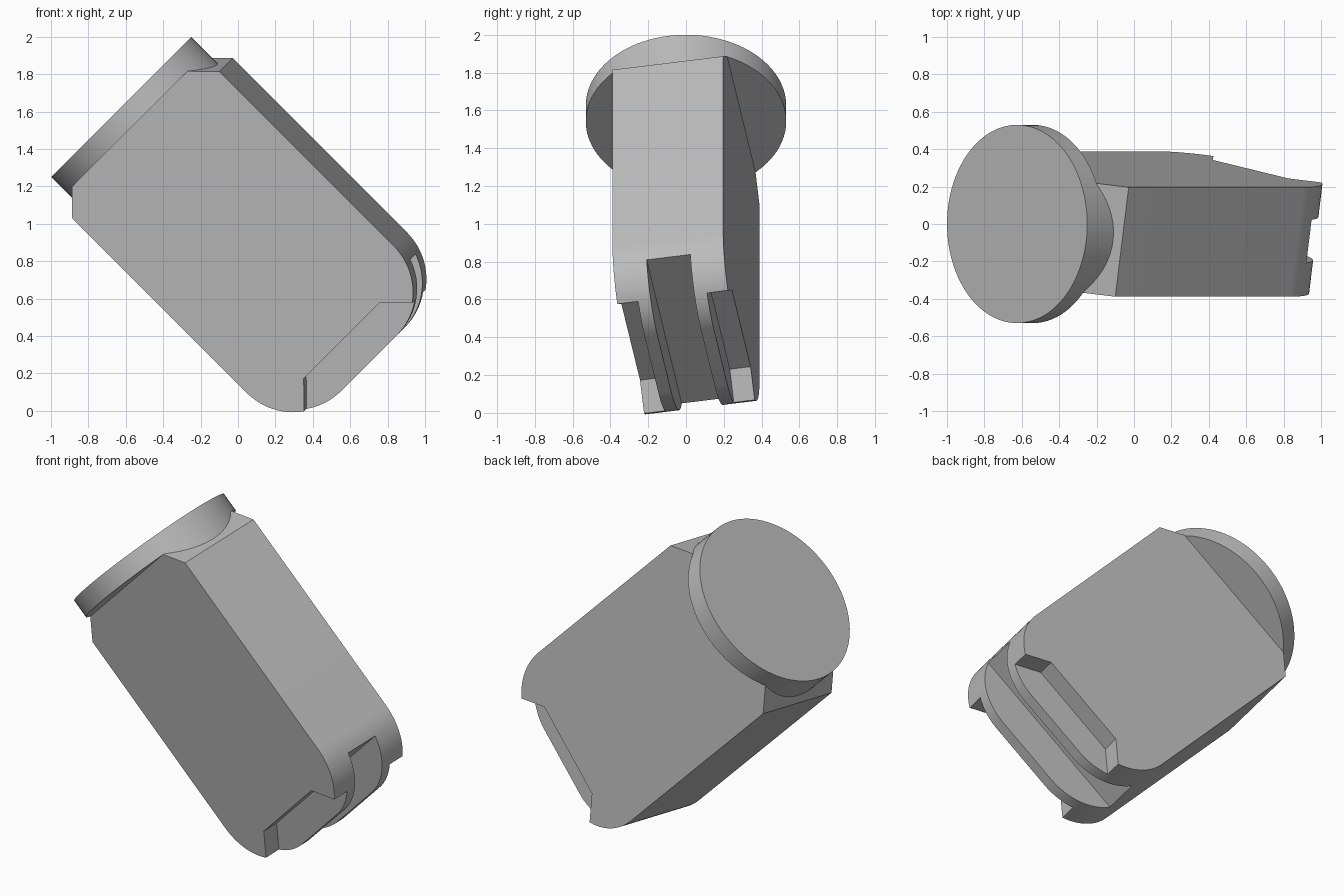
import bpy, bmesh
from math import sin, cos, pi, radians, sqrt
from mathutils import Matrix, Vector

if "Cube" in bpy.data.objects:
    bpy.data.objects.remove(bpy.data.objects["Cube"], do_unlink=True)

# Dimensions; depth z runs downwards from the round cap
HALF_W, HALF_D = 0.564, 0.297
CAP_R, CAP_T = 0.53, 0.117
CHAMFER, ROUND, END = 0.12, 0.35, 1.906
SLOT, PRONG = 0.117, 0.185

# Leaning frame: tipped 45 degrees and rolled 10 degrees about its length
s = sqrt(0.5)
up, side, axis = Vector((s, 0, s)), Vector((0, 1, 0)), Vector((-s, 0, s))
roll = radians(9.8)
lx = up * cos(roll) - side * sin(roll)
ly = up * sin(roll) + side * cos(roll)
FRAME = Matrix((lx, ly, axis)).transposed().to_4x4()
FRAME.translation = (-0.625, 0, 1.625)

gray = bpy.data.materials.new("plain gray")
gray.use_nodes = True
gray.diffuse_color = (0.5, 0.5, 0.5, 1)
gray.node_tree.nodes["Principled BSDF"].inputs["Base Color"].default_value = (0.5, 0.5, 0.5, 1)


def prism(name, points, offset):
    """Extrude a closed outline of 3D points by an offset."""
    bm = bmesh.new()
    face = bm.faces.new([bm.verts.new(p) for p in points])
    ext = bmesh.ops.extrude_face_region(bm, geom=[face])
    verts = [g for g in ext["geom"] if isinstance(g, bmesh.types.BMVert)]
    bmesh.ops.translate(bm, verts=verts, vec=offset)
    bmesh.ops.recalc_face_normals(bm, faces=bm.faces)
    mesh = bpy.data.meshes.new(name)
    bm.to_mesh(mesh)
    bm.free()
    mesh.materials.append(gray)
    obj = bpy.data.objects.new(name, mesh)
    bpy.context.collection.objects.link(obj)
    return obj


def slab(name, half_outline, y0, y1):
    """Mirror half an (x, depth) outline and extrude it from y0 to y1."""
    pts = half_outline + [(-x, d) for x, d in reversed(half_outline)]
    return prism(name, [(x, y0, -d) for x, d in pts], (0, y1 - y0, 0))


def cut(obj, cutter):
    mod = obj.modifiers.new("cut", "BOOLEAN")
    mod.operation, mod.solver, mod.object = "DIFFERENCE", "EXACT", cutter
    graph = bpy.context.evaluated_depsgraph_get()
    mesh = bpy.data.meshes.new_from_object(obj.evaluated_get(graph))
    obj.modifiers.clear()
    obj.data = mesh
    bpy.data.objects.remove(cutter, do_unlink=True)


# Body: chamfered at the cap, rounded at the far end
outline = [(HALF_W - CHAMFER, CAP_T), (HALF_W, CAP_T + CHAMFER)]
steps = 20
for i in range(steps + 1):
    a = pi / 2 * i / steps
    outline.append((HALF_W - ROUND + ROUND * cos(a), END - ROUND + ROUND * sin(a)))
body = slab("body", outline, -HALF_D, HALF_D)

# Slot between the two prongs
cut(body, slab("slot_cutter", [(1, 1.67), (1, 2.2)], -SLOT, SLOT))

# Flared notches outside each prong
for sign in (-1, 1):
    notch = [(0.29, 1.717), (0.69, 2.117)]
    cut(body, slab("notch_cutter", notch, sign * PRONG, sign * 0.5))

# Round cap, and its neck trimmed to the body depth
ring = [(CAP_R * cos(2 * pi * i / 96), CAP_R * sin(2 * pi * i / 96)) for i in range(96)]
cap = prism("round_cap", [(x, y, 0) for x, y in ring], (0, 0, -CAP_T))
limit = HALF_D - 0.001
neck = prism("cap_neck", [(x, y, -CAP_T / 2) for x, y in ring if abs(y) < limit], (0, 0, -0.2))

for obj in (body, cap, neck):
    obj.data.transform(FRAME)
    bpy.ops.object.select_all(action="DESELECT")
    obj.select_set(True)
    bpy.context.view_layer.objects.active = obj
    bpy.ops.object.shade_smooth_by_angle(angle=radians(25))
